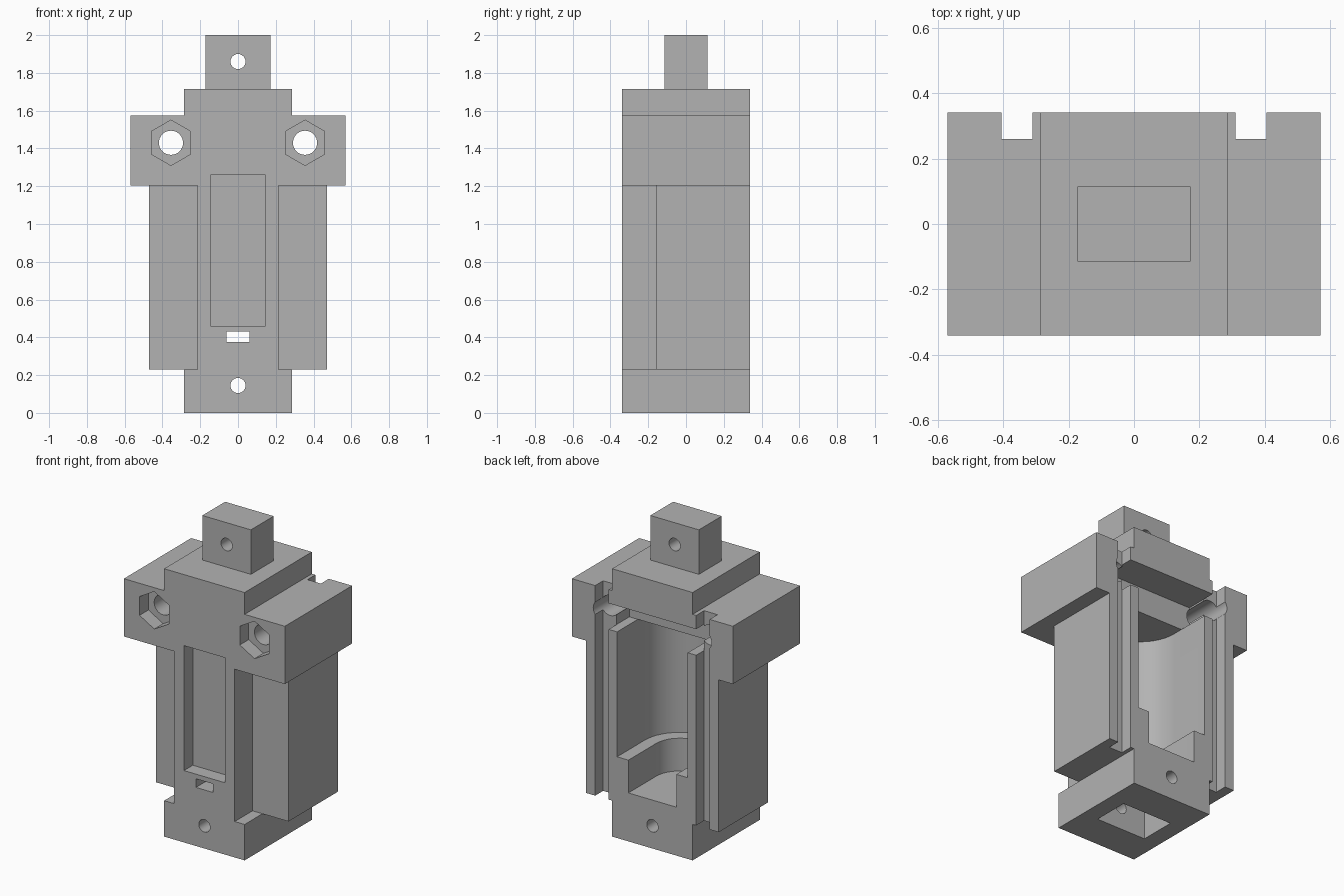
import bpy, bmesh
from math import sin, cos, pi, radians

cube = bpy.data.objects.get("Cube")
if cube:
    bpy.data.objects.remove(cube, do_unlink=True)

grey = bpy.data.materials.new("plain grey")
grey.use_nodes = True
COLOUR = (0.45, 0.45, 0.45, 1)
grey.diffuse_color = COLOUR
grey.node_tree.nodes["Principled BSDF"].inputs["Base Color"].default_value = COLOUR


def prism(name, pts, lo, hi, axis):
    """Extrude a 2D outline along y (points are x, z) or z (points are x, y)."""
    def place(p, d):
        return (p[0], d, p[1]) if axis == "y" else (p[0], p[1], d)
    bm = bmesh.new()
    a = [bm.verts.new(place(p, lo)) for p in pts]
    b = [bm.verts.new(place(p, hi)) for p in pts]
    bm.faces.new(a)
    bm.faces.new(b)
    for i in range(len(pts)):
        j = (i + 1) % len(pts)
        bm.faces.new((a[i], a[j], b[j], b[i]))
    bmesh.ops.recalc_face_normals(bm, faces=bm.faces)
    mesh = bpy.data.meshes.new(name)
    bm.to_mesh(mesh)
    bm.free()
    mesh.materials.append(grey)
    ob = bpy.data.objects.new(name, mesh)
    bpy.context.collection.objects.link(ob)
    return ob


def box(name, x0, x1, y0, y1, z0, z1):
    return prism(name, [(x0, y0), (x1, y0), (x1, y1), (x0, y1)], z0, z1, "z")


def ring(x, z, r, n):
    return [(x + r * sin(2 * pi * i / n), z + r * cos(2 * pi * i / n)) for i in range(n)]


def bore(name, r, z0, z1, axis_y=0.06):
    """Upright U-shaped channel, round at the front and open at the back."""
    arc = [(-r * cos(pi * i / 24), axis_y - r * sin(pi * i / 24)) for i in range(25)]
    return prism(name, [(-r, 0.5)] + arc + [(r, 0.5)], z0, z1, "z")


def cut(target, cutter):
    bpy.context.view_layer.objects.active = target
    mod = target.modifiers.new("cut", "BOOLEAN")
    mod.operation = "DIFFERENCE"
    mod.solver = "EXACT"
    mod.object = cutter
    bpy.ops.object.modifier_apply(modifier=mod.name)
    bpy.data.objects.remove(cutter, do_unlink=True)


def smooth(ob):
    bpy.ops.object.select_all(action="DESELECT")
    ob.select_set(True)
    bpy.context.view_layer.objects.active = ob
    bpy.ops.object.shade_smooth_by_angle(angle=radians(30))


# Housing: foot, side wings, shoulders and neck in one mirrored outline
half = [(0.285, 0), (0.285, 0.23), (0.47, 0.23), (0.47, 1.205),
        (0.57, 1.205), (0.57, 1.575), (0.285, 1.575), (0.285, 1.715)]
outline = half + [(-x, z) for x, z in reversed(half)]
housing = prism("housing", outline, -0.34, 0.34, "y")

for s in (-1, 1):
    # Wings set back from the front
    cut(housing, box("wing_setback", *sorted((s * 0.215, s * 0.7)), -0.5, -0.16, 0.23, 1.205))
    # Rear grooves running the full height
    cut(housing, box("rear_groove", *sorted((s * 0.31, s * 0.405)), 0.26, 0.5, -0.1, 1.8))

# Rear chamber: cross slot, wide bore and narrow lower pocket
cut(housing, box("cross_slot", -0.31, 0.31, 0.13, 0.5, 1.32, 1.487))
cut(housing, bore("main_bore", 0.25, 0.52, 1.32))
cut(housing, bore("lower_pocket", 0.17, 0.31, 0.6))

# Bolt holes with hexagonal nut pockets
for s in (-1, 1):
    cut(housing, prism("bolt_hole", ring(s * 0.355, 1.43, 0.064, 32), -0.5, 0.5, "y"))
    cut(housing, prism("nut_pocket", ring(s * 0.355, 1.43, 0.12, 6), -0.5, -0.25, "y"))

# Front label recess and cable slot
cut(housing, box("front_recess", -0.145, 0.145, -0.5, -0.25, 0.46, 1.26))
cut(housing, box("cable_slot", -0.06, 0.06, -0.5, 0.0, 0.375, 0.43))

# Socket under the foot, with its pin hole
cut(housing, box("socket", -0.177, 0.177, -0.117, 0.117, -0.1, 0.285))
cut(housing, prism("foot_pin_hole", ring(0, 0.145, 0.04, 24), -0.5, 0.5, "y"))
smooth(housing)

# Tenon on top, with its pin hole
tenon = box("top_tenon", -0.172, 0.172, -0.115, 0.115, 1.715, 2.0)
cut(tenon, prism("tenon_pin_hole", ring(0, 1.86, 0.04, 24), -0.5, 0.5, "y"))
smooth(tenon)
